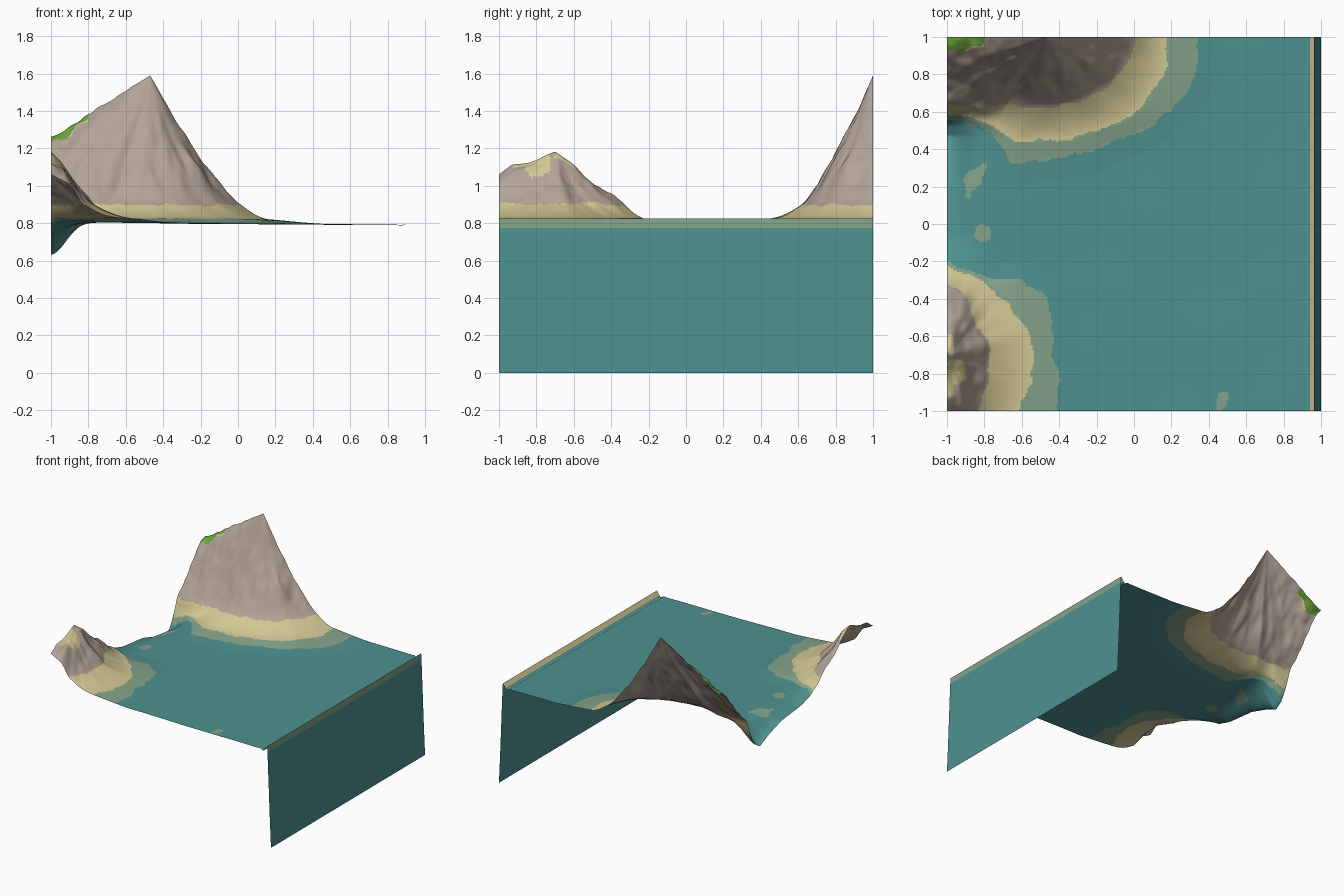
import bpy, bmesh, math
from mathutils import Vector, noise

if "Cube" in bpy.data.objects:
    bpy.data.objects.remove(bpy.data.objects["Cube"])


def material(name, rgb):
    m = bpy.data.materials.new(name)
    m.diffuse_color = (*rgb, 1)
    m.use_nodes = True
    m.node_tree.nodes["Principled BSDF"].inputs["Base Color"].default_value = m.diffuse_color
    return m


MATS = [material("deep_water", (0.076, 0.285, 0.279)),
        material("shallow_water", (0.231, 0.366, 0.254)),
        material("sand", (0.650, 0.580, 0.300)),
        material("rock", (0.440, 0.362, 0.305)),
        material("grass", (0.150, 0.376, 0.042))]
WATER, SHALLOW, SAND, ROCK, GRASS = range(5)


def wobble(x, y, freq, seed=0.0):
    return noise.noise(Vector((x * freq + seed, y * freq - seed, seed)))


def lerp_table(pts, v):
    """Piecewise linear lookup through (position, value) points."""
    if v <= pts[0][0]:
        return pts[0][1]
    for (a, fa), (b, fb) in zip(pts, pts[1:]):
        if v <= b:
            return fa + (fb - fa) * (v - a) / (b - a)
    return pts[-1][1]


class Island:
    """Peak on a border, with radii of rock, sand and shallows every 15 degrees."""

    def __init__(self, centre, start, height, power, rock, sand, shallow):
        self.c, self.start, self.h, self.p = centre, start, height, power
        self.rings = (rock, sand, shallow)

    def radii(self, x, y):
        dx, dy = x - self.c[0], y - self.c[1]
        r = math.hypot(dx, dy)
        a = (math.degrees(math.atan2(dy, dx)) - self.start) % 360 if r > 1e-6 else 0
        a = (0 if a > 270 else min(a, 180)) / 15
        i = min(int(a), 11)
        t = a - i
        t = 0.5 * t + 0.5 * t * t * (3 - 2 * t)
        return r, [g[i] + (g[i + 1] - g[i]) * t for g in self.rings]

    def height(self, x, y):
        r, (k, s, g) = self.radii(x, y)
        if r < k:
            q = r / k
            rough = 0.035 * wobble(x, y, 7, 3) + 0.018 * wobble(x, y, 17, 8)
            return 0.10 + (self.h - 0.10) * (1 - q) ** self.p + rough * min(1, 4 * q) * min(1, 3 * (1 - q))
        if r < s:
            return 0.024 + 0.076 * (1 - (r - k) / (s - k)) ** 1.7
        if r < g:
            return 0.008 + 0.016 * (1 - (r - s) / (g - s))
        return 0.008 * max(0, 1 - (r - g) / 0.12)

    def zone(self, x, y):
        r, (k, s, g) = self.radii(x, y)
        r += 0.025 * wobble(x, y, 9, 5) + 0.012 * wobble(x, y, 22, 2)
        return ROCK if r < k else SAND if r < s else SHALLOW if r < g else WATER


big = Island((-0.47, 1.0), 180, 0.79, 1.25,
             [1.3, .98, .69, .53, .41, .39, .38, .37, .39, .40, .44, .455, .49],
             [1.5, 1.15, .76, .60, .55, .58, .55, .56, .57, .62, .65, .655, .64],
             [1.6, 1.2, .80, .63, .59, .69, .65, .66, .65, .71, .78, .82, .82])
small = Island((-1.0, -0.7), -90, 0.38, 1.05,
               [.70, .50, .34, .28, .25, .225, .225, .235, .22, .225, .27, .33, .37],
               [1.0, .80, .54, .50, .48, .465, .455, .455, .43, .42, .43, .45, .48],
               [1.1, .90, .72, .68, .67, .61, .57, .58, .61, .565, .46, .47, .50])

# Channel scooped out of the left border
PIT = [(-0.24, 0), (-0.07, .04), (0.19, .07), (0.36, .125), (0.47, .175), (0.53, .14), (0.6, .04), (0.65, 0)]
# Shoals: x, y, half width, half length, lean
SHOALS = [(-.85, .23, .05, .085, .35), (-.80, -.05, .055, .04, 0), (.47, -.95, .03, .06, .2)]


def sea_bed(x, y):
    return 0.797 - 0.008 * x + 0.004 * wobble(x, y, 2.5)


def ground(x, y):
    pit = lerp_table(PIT, y) * math.exp(-((x + 1) / 0.08) ** 2 / 2)
    return sea_bed(x, y) + max(big.height(x, y), small.height(x, y)) - pit


def ground_zone(p):
    x, y, z = p
    zone = max(big.zone(x, y), small.zone(x, y))
    if zone == WATER:
        for sx, sy, w, h, lean in SHOALS:
            u = (x - sx - lean * (y - sy)) / w
            v = (y - sy) / h
            if u * u + v * v < 1 + 1.2 * wobble(x, y, 14):
                return SHALLOW
    if zone == ROCK:
        n = wobble(x, y, 12, 4)
        # Grassy shoulder with a sandy rim
        if y > 0.5 and x < -0.80:
            edge = y + 0.03 * n - 0.45 * max(0, x + 0.9)
            if edge > 0.925:
                return GRASS
            if edge > 0.91 and x > -0.9:
                return SAND
        # Sandy patches on the small summit
        if y < 0:
            d = math.hypot((x + 0.95) / 0.06, (y + 0.79) / 0.07)
            if d + 0.5 * n < 0.9 or (x < -0.96 and z > 1.10 and n > -0.1):
                return SAND
    return zone


def sheet(name, rows, zone):
    """Smooth surface through rows of points, coloured face by face."""
    bm = bmesh.new()
    grid = [[bm.verts.new(p) for p in row] for row in rows]
    for a, b in zip(grid, grid[1:]):
        for i in range(len(a) - 1):
            f = bm.faces.new((a[i], b[i], b[i + 1], a[i + 1]))
            f.smooth = True
            f.material_index = zone(f.calc_center_median())
    me = bpy.data.meshes.new(name)
    bm.to_mesh(me)
    bm.free()
    for m in MATS:
        me.materials.append(m)
    ob = bpy.data.objects.new(name, me)
    bpy.context.collection.objects.link(ob)
    return ob


# Sea bed with both islands
N = 210
ys = [-1 + 2 * j / N for j in range(N + 1)]
xs = [-1 + 1.88 * i / N for i in range(N + 1)]
sheet("sea_and_islands", [[(x, y, ground(x, y)) for y in ys] for x in xs], ground_zone)

# Raised lip along the right border
lip = [(0.88, None), (0.90, 0.795), (0.93, 0.779), (0.941, 0.792), (0.965, 0.825)]
sheet("shore_lip", [[(x, y, ground(x, y) if z is None else z) for y in ys] for x, z in lip],
      lambda p: SAND if p.x > 0.941 else WATER)

# Tall side wall falling from the lip
wall = [(0.965, 0.825), (0.968, 0.775), (0.977, 0.55), (0.988, 0.27), (1.0, 0.0)]
sheet("side_wall", [[(x, y, z) for y in ys[::10]] for x, z in wall],
      lambda p: SHALLOW if p.z > 0.775 else WATER)
